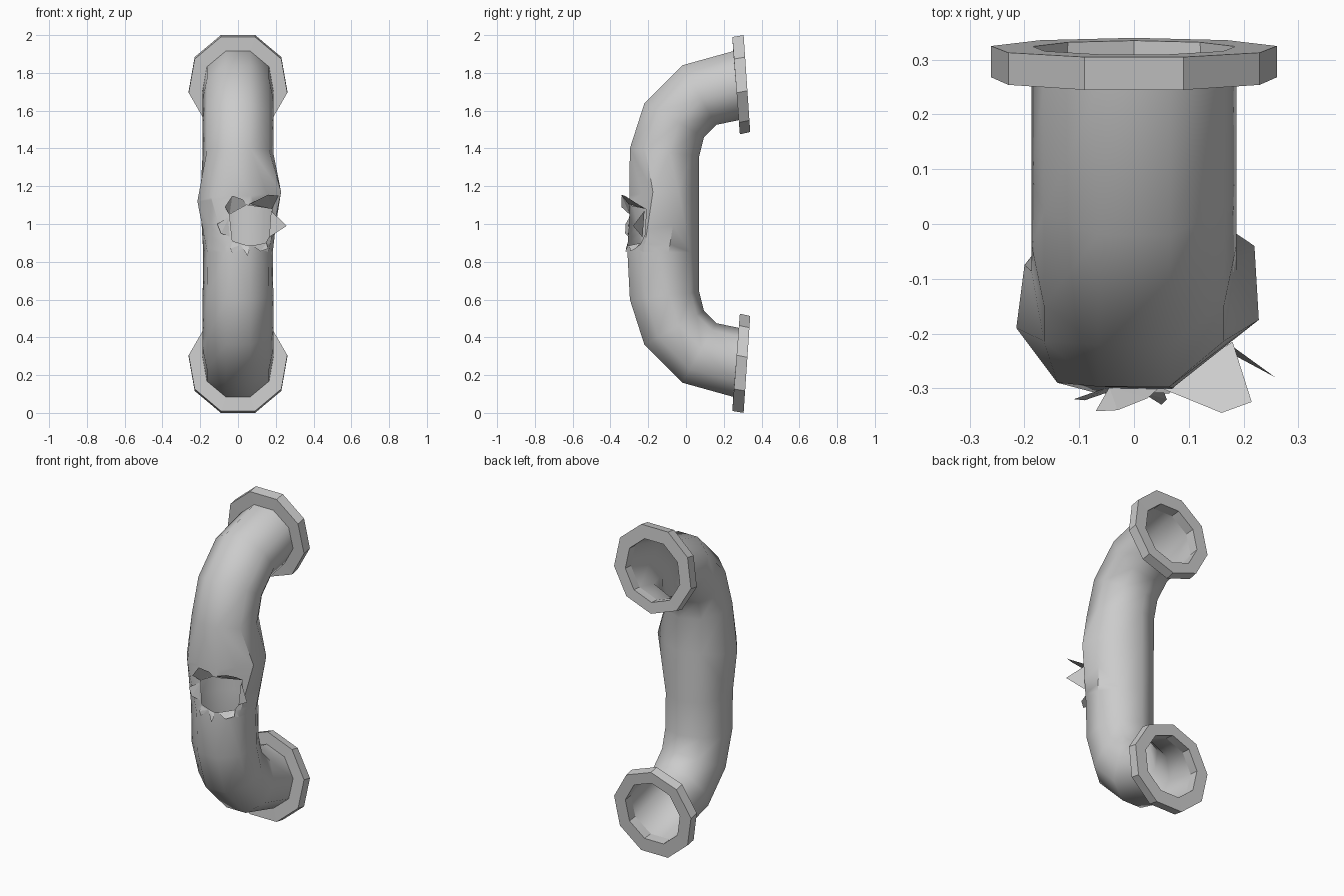
import bpy, bmesh
from math import cos, sin, radians
from mathutils import Vector

if "Cube" in bpy.data.objects:
    bpy.data.objects.remove(bpy.data.objects["Cube"])

ANGLES = [70 + 40 * k for k in range(9)]


def ring(outer, inner, r):
    """Nine-sided section between an outer flat and an inner corner (y, z)."""
    o, i = Vector(outer), Vector(inner)
    pts = []
    for a in ANGLES:
        f = (sin(radians(a)) + 1) / (cos(radians(20)) + 1)
        p = i.lerp(o, f)
        pts.append(Vector((r * cos(radians(a)), p.x, p.y)))
    return pts


def flip(pts):
    return [Vector((p.x, p.y, 2 - p.z)) for p in pts]


def loft(bm, rings, closed=False):
    vs = [[bm.verts.new(p) for p in r] for r in rings]
    n = len(vs)
    for j in range(n if closed else n - 1):
        a, b = vs[j], vs[(j + 1) % n]
        for k in range(9):
            m = (k + 1) % 9
            bm.faces.new((a[k], a[m], b[m], b[k]))
    bmesh.ops.recalc_face_normals(bm, faces=bm.faces[:])


def finish(bm, name, smooth=None):
    me = bpy.data.meshes.new(name)
    bm.to_mesh(me)
    bm.free()
    ob = bpy.data.objects.new(name, me)
    bpy.context.collection.objects.link(ob)
    if smooth:
        bpy.ops.object.select_all(action='DESELECT')
        ob.select_set(True)
        bpy.context.view_layer.objects.active = ob
        bpy.ops.object.shade_smooth_by_angle(angle=radians(smooth))
    return ob


# Bent pipe: upper elbow, dented middle, mirrored lower elbow
upper = [ring((0.25, 1.915), (0.28, 1.55), 0.19),
         ring((-0.02, 1.84), (0.16, 1.525), 0.19),
         ring((-0.22, 1.64), (0.095, 1.46), 0.19),
         ring((-0.297, 1.4), (0.07, 1.36), 0.19)]
dent = ring((-0.30, 1.15), (0.07, 1.15), 0.19)
for k, p in {0: (0.07, -0.30, 1.15), 1: (-0.14, -0.29, 1.14),
             2: (-0.215, -0.19, 1.12), 3: (-0.20, -0.075, 1.13),
             7: (0.22, -0.04, 1.17), 8: (0.228, -0.175, 1.17)}.items():
    dent[k] = Vector(p)
low_mid = ring((-0.31, 0.85), (0.07, 0.85), 0.187)
bm = bmesh.new()
loft(bm, upper + [dent, low_mid] + [flip(r) for r in reversed(upper)])

# Torn hole cut through the front wall
hole = [(-0.045, 1.05), (0.045, 1.10), (0.18, 1.08), (0.175, 0.95),
        (0.14, 0.89), (0.055, 0.885), (-0.03, 0.91)]


def front(f):
    c = f.calc_center_median()
    return c.y < -0.15 and 0.84 < c.z < 1.17


bmesh.ops.triangulate(bm, faces=[f for f in bm.faces if front(f)])
edges = list(zip(hole, hole[1:] + hole[:1]))
for (x0, z0), (x1, z1) in edges:
    fs = [f for f in bm.faces if front(f)]
    geom = fs + list({e for f in fs for e in f.edges}) + list({v for f in fs for v in f.verts})
    bmesh.ops.bisect_plane(bm, geom=geom, plane_co=(x0, 0, z0),
                           plane_no=(z1 - z0, 0, x0 - x1), dist=1e-5)


def inside(c):
    return all((x1 - x0) * (c.z - z0) - (z1 - z0) * (c.x - x0) < 0
               for (x0, z0), (x1, z1) in edges)


bmesh.ops.delete(bm, geom=[f for f in bm.faces if front(f) and inside(f.calc_center_median())],
                 context='FACES')
finish(bm, "pipe", 45)

# Flanges at both open ends
collar = [ring((0.25, 1.915), (0.28, 1.55), 0.19),
          ring((0.245, 1.99), (0.285, 1.475), 0.265),
          ring((0.305, 2.0), (0.34, 1.487), 0.265),
          ring((0.31, 1.92), (0.335, 1.555), 0.188)]
for name, rs in (("upper_flange", collar), ("lower_flange", [flip(r) for r in collar])):
    bm = bmesh.new()
    loft(bm, rs, closed=True)
    finish(bm, name)

# Torn metal petals bent outwards around the hole
petals = [
    [(-0.045, -0.297, 1.04), (-0.11, -0.32, 1.0), (-0.09, -0.322, 0.95), (-0.035, -0.303, 0.93)],
    [(0.045, -0.30, 1.10), (-0.045, -0.298, 1.05), (-0.07, -0.342, 1.09),
     (-0.03, -0.34, 1.15), (0.025, -0.318, 1.13)],
    [(0.05, -0.30, 1.10), (0.16, -0.345, 1.155), (0.215, -0.325, 1.15), (0.18, -0.215, 1.08)],
    [(0.175, -0.22, 1.07), (0.258, -0.28, 0.99), (0.165, -0.23, 0.93)],
    [(0.15, -0.24, 0.90), (0.16, -0.265, 0.87), (0.12, -0.295, 0.855), (0.075, -0.30, 0.886)],
    [(0.055, -0.308, 0.886), (0.06, -0.32, 0.86), (0.05, -0.33, 0.83), (0.015, -0.308, 0.89)],
    [(0.015, -0.308, 0.89), (-0.03, -0.318, 0.845), (-0.04, -0.318, 0.87), (-0.03, -0.306, 0.91)],
]
bm = bmesh.new()
for pts in petals:
    bm.faces.new([bm.verts.new(p) for p in pts])
bmesh.ops.triangulate(bm, faces=bm.faces[:])
finish(bm, "torn_petals")
